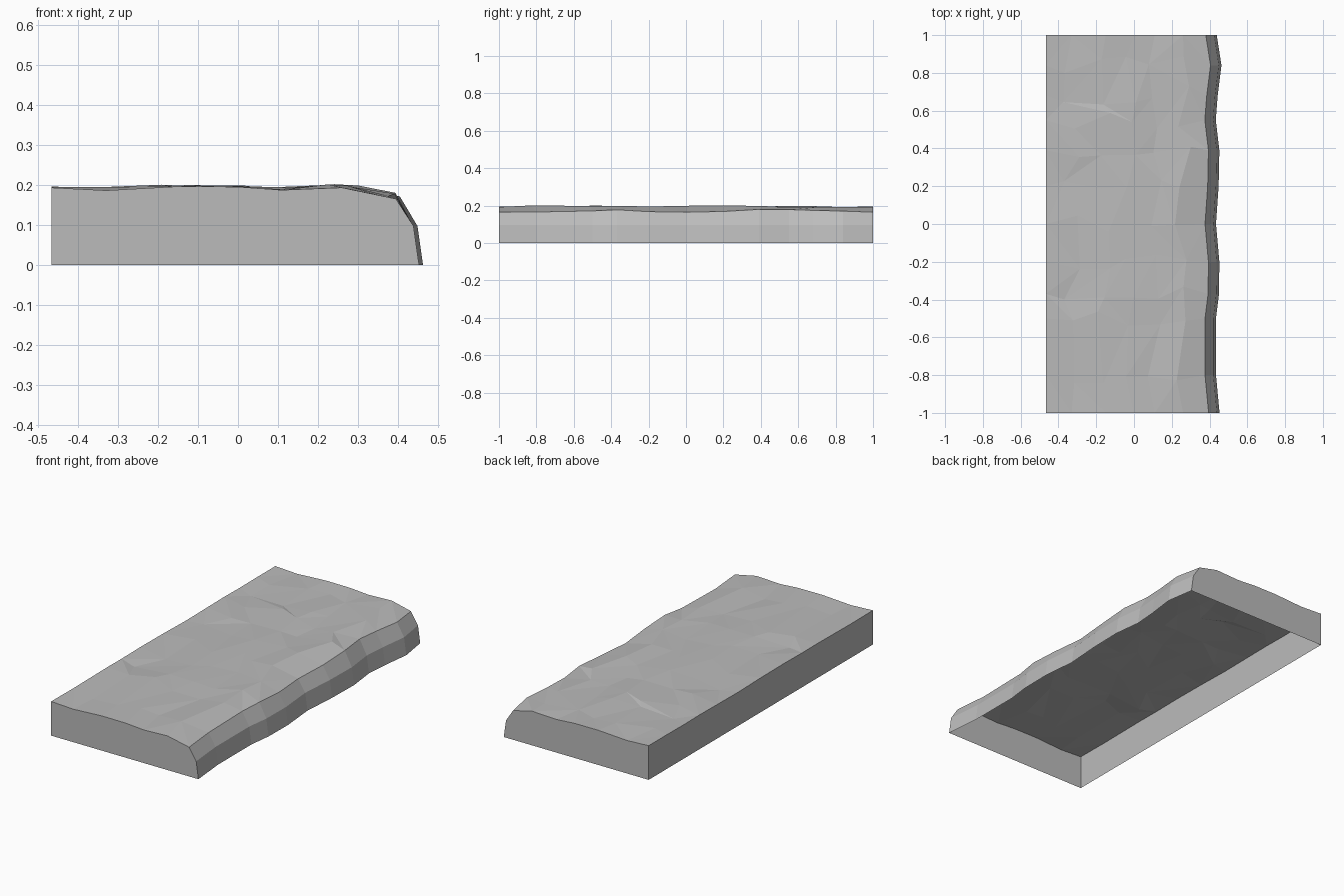
import bpy, bmesh, random

random.seed(7)
if "Cube" in bpy.data.objects:
    bpy.data.objects.remove(bpy.data.objects["Cube"], do_unlink=True)

# One stone grey for the whole slab
stone = bpy.data.materials.new("stone grey")
stone.use_nodes = True
grey = (0.5, 0.5, 0.5, 1)
stone.diffuse_color = grey
stone.node_tree.nodes["Principled BSDF"].inputs["Base Color"].default_value = grey

LEFT = -0.467
# Wavy rim along the length: y, x, z
RIM = [(-1, .395, .165), (-.8, .376, .166), (-.5, .376, .172), (-.37, .392, .178),
       (-.2, .394, .168), (0, .376, .165), (.2, .39, .169), (.39, .394, .18),
       (.55, .375, .179), (.68, .385, .175), (.84, .405, .171), (1, .38, .165)]
# Height of the ground across the width: x, z
GROUND = [(LEFT, .193), (-.33, .186), (-.15, .196), (0, .195), (.11, .187), (.26, .193)]


def build(name, faces_of_points):
    """Make a flat-shaded mesh from lists of corner points."""
    bm = bmesh.new()
    for points in faces_of_points:
        bm.faces.new([bm.verts.new(p) for p in points])
    bmesh.ops.remove_doubles(bm, verts=bm.verts, dist=1e-5)
    mesh = bpy.data.meshes.new(name)
    bm.to_mesh(mesh)
    bm.free()
    mesh.materials.append(stone)
    bpy.context.collection.objects.link(bpy.data.objects.new(name, mesh))


def sheet(rows, split=False):
    """Faces between neighbouring rows, optionally cut into random triangles."""
    faces = []
    for near, far in zip(rows, rows[1:]):
        for j in range(len(near) - 1):
            a, b, c, d = near[j], near[j + 1], far[j + 1], far[j]
            if not split:
                faces.append((a, b, c, d))
            elif random.random() < .5:
                faces += [(a, b, c), (a, c, d)]
            else:
                faces += [(a, b, d), (b, c, d)]
    return faces


# Bumpy ground rows, ending at the rim
ground = []
for i, (y, rim_x, rim_z) in enumerate(RIM):
    inner = 0 < i < len(RIM) - 1
    row = []
    for j, (x, z) in enumerate(GROUND):
        if inner:
            z = .5 * z + .5 * .195 + random.uniform(-.006, .005)
            if j == len(GROUND) - 1:
                z += .004
        dx = random.uniform(-.045, .045) if inner and j else 0
        dy = random.uniform(-.05, .05) if inner and j else 0
        row.append((x + dx, y + dy, min(z, .204)))
    row.append((rim_x, y, rim_z))
    ground.append(row)
build("ground_top", sheet(ground, split=True))

# Rocky drop in two steps below the rim
cliff = [[(x, y, z), (x + .044, y, .097), (x + .058, y, 0)] for y, x, z in RIM]
build("cliff_face", sheet(cliff))

# Flat cut side on the left
build("side_wall", sheet([[(LEFT, r[0][1], 0), r[0]] for r in ground]))

# Flat cut ends; the underside stays open
for name, i in (("front_wall", 0), ("back_wall", -1)):
    outline = [(LEFT, RIM[i][0], 0)] + ground[i] + cliff[i][1:]
    build(name, [outline[::-1] if i == 0 else outline])
